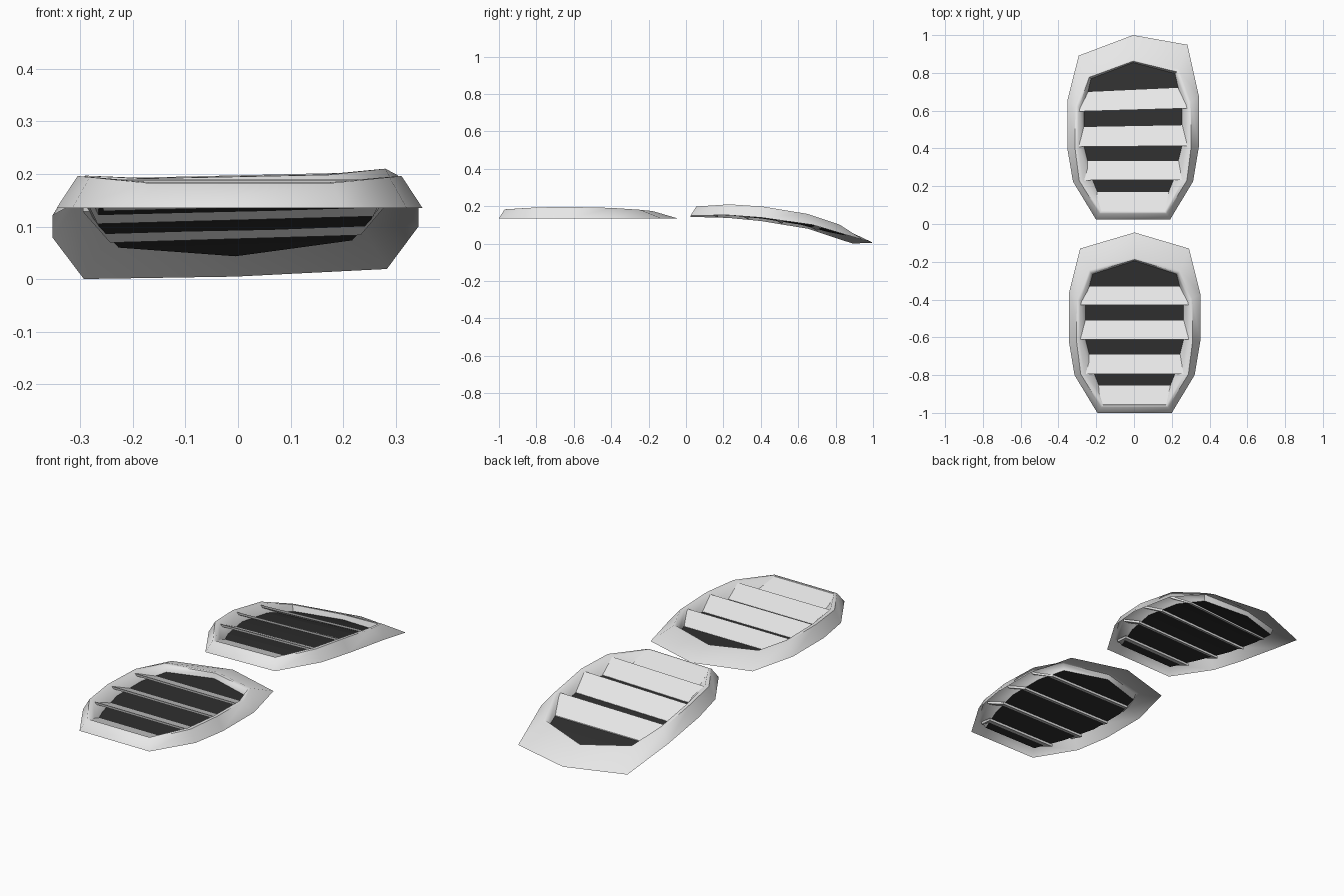
import bpy, bmesh, math

if "Cube" in bpy.data.objects:
    bpy.data.objects.remove(bpy.data.objects["Cube"])


def material(name, v):
    m = bpy.data.materials.new(name)
    m.diffuse_color = (v, v, v, 1)
    m.use_nodes = True
    m.node_tree.nodes["Principled BSDF"].inputs["Base Color"].default_value = m.diffuse_color
    return m


LIGHT = material("light grey", 0.8)
DARK = material("dark backing", 0.028)

# right half of each frame ring: (half width, distance from front edge, height)
OUTER = [(.197, 0, .135), (.318, .2, .135), (.348, .38, .135), (.348, .63, .135), (.288, .87, .135), (0, .955, .135)]
CREST = [(.177, .03, .183), (.285, .205, .194), (.308, .385, .196), (.305, .605, .191), (.24, .755, .181), (0, .822, .174)]
LIP = [(.168, .042, .184), (.265, .21, .193), (.291, .39, .195), (.288, .595, .190), (.232, .742, .179), (0, .812, .172)]
FLOOR = [(.155, .06, .147), (.215, .21, .147), (.26, .39, .147), (.26, .59, .147), (.222, .735, .147), (0, .805, .147)]
# slats: (front distance, rear distance, front half width, rear half width, front height)
SLATS = [(.042, .145, .168, .2, .182), (.207, .31, .268, .25, .188),
         (.388, .49, .290, .262, .190), (.572, .67, .290, .238, .186)]

BEND = [(0, .025, .012), (.2, .225, .010), (.38, .403, -.005), (.63, .665, -.045),
        (.75, .80, -.085), (.87, .92, -.125), (.955, 1.0, -.13)]


def flat(x, u, z):
    return (x + .003, u - 1, z)


def bent(x, u, z):
    # rear vent follows a curved, slightly rolled panel
    for a, b in zip(BEND, BEND[1:]):
        if u <= b[0]:
            break
    t = (u - a[0]) / (b[0] - a[0])
    y = a[1] + t * (b[1] - a[1])
    dz = a[2] + t * (b[2] - a[2])
    return (x - .005, y + .1 * (u / .87) ** 3 * x, max(0, z + dz + (.02 + .015 * u) * x))


def make(name, verts, faces, mat, place, smooth=False):
    me = bpy.data.meshes.new(name)
    me.from_pydata([place(*v) for v in verts], [], faces)
    me.materials.append(mat)
    bm = bmesh.new()
    bm.from_mesh(me)
    bmesh.ops.recalc_face_normals(bm, faces=bm.faces)
    # open sheets must face upward overall
    if sum(f.normal.z * f.calc_area() for f in bm.faces) < -1e-4:
        bmesh.ops.reverse_faces(bm, faces=bm.faces)
    bm.to_mesh(me)
    bm.free()
    ob = bpy.data.objects.new(name, me)
    bpy.context.collection.objects.link(ob)
    if smooth:
        bpy.ops.object.select_all(action='DESELECT')
        ob.select_set(True)
        bpy.context.view_layer.objects.active = ob
        bpy.ops.object.shade_smooth_by_angle(angle=math.radians(55))


def ring(half):
    return half + [(-x, u, z) for x, u, z in reversed(half[:-1])]


def vent(prefix, place):
    # hollow frame: outer slope, narrow lip and inner wall
    rings = [ring(r) for r in (OUTER, CREST, LIP, FLOOR)]
    n = len(rings[0])
    verts = [v for r in rings for v in r]
    faces = [(k * n + i, k * n + (i + 1) % n, (k + 1) * n + (i + 1) % n, (k + 1) * n + i)
             for k in range(3) for i in range(n)]
    make(prefix + "_frame", verts, faces, LIGHT, place, True)

    # dark backing, built as strips so that it can bend
    faces = [(i, i + 1, n - 2 - i, n - 1 - i) for i in range(4)] + [(4, 5, 6)]
    make(prefix + "_backing", rings[3], faces, DARK, place)

    # sloping slats, their rear edges passing just below the backing
    for k, (u0, u1, w0, w1, h) in enumerate(SLATS):
        low, t = .148, .013
        verts = [(-w0, u0, h), (w0, u0, h), (w1, u1, low), (-w1, u1, low),
                 (-w0, u0 + .003, h - t), (w0, u0 + .003, h - t), (w1, u1, low - t), (-w1, u1, low - t)]
        faces = [(0, 1, 2, 3), (7, 6, 5, 4), (0, 4, 5, 1), (1, 5, 6, 2), (2, 6, 7, 3), (3, 7, 4, 0)]
        make(f"{prefix}_slat_{k + 1}", verts, faces, LIGHT, place)


vent("front_vent", flat)
vent("rear_vent", bent)
